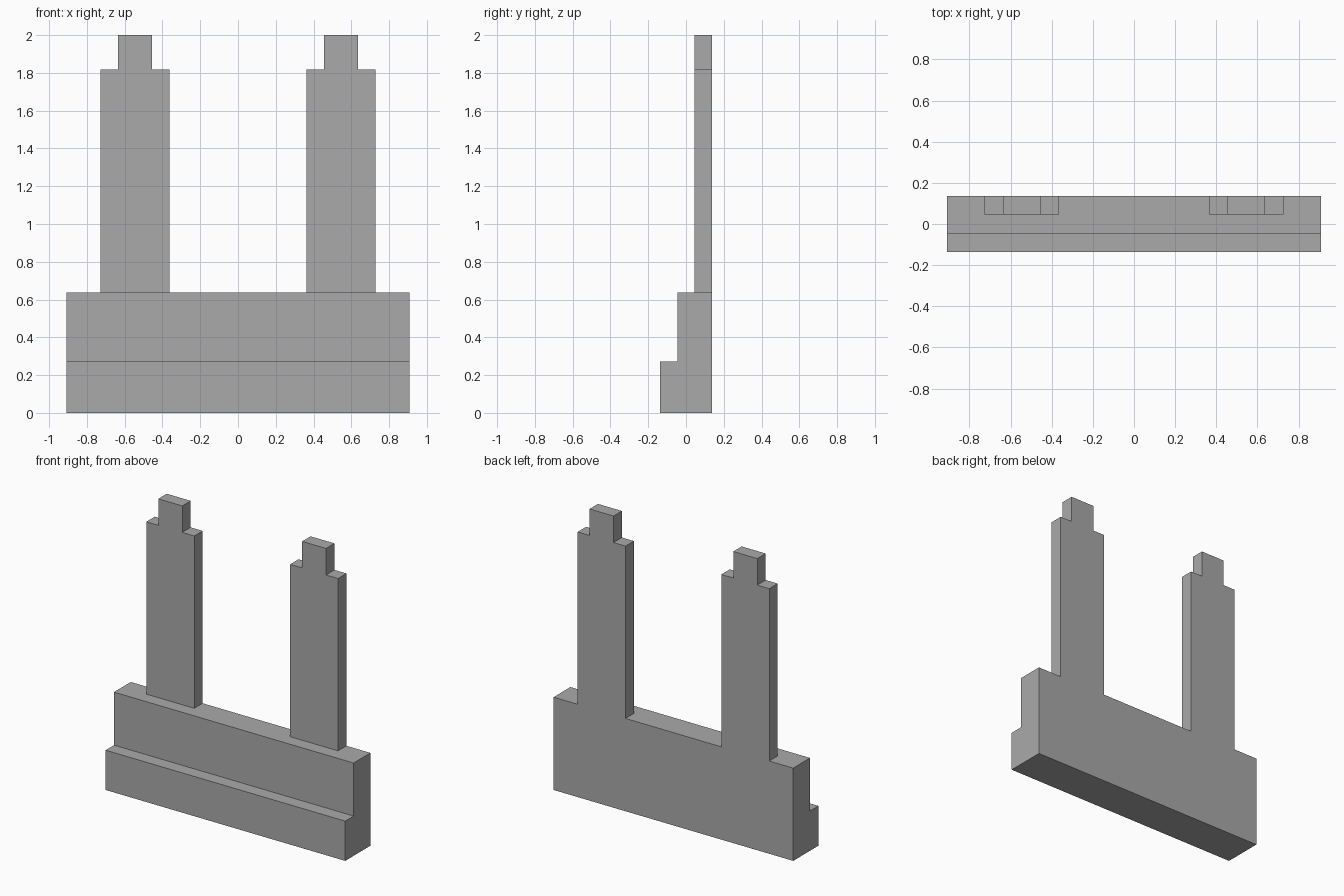
import bpy
import bmesh
from mathutils import Vector

cube = bpy.data.objects.get("Cube")
if cube:
    bpy.data.objects.remove(cube, do_unlink=True)

U = 1 / 11  # module shared by all dimensions

grey = bpy.data.materials.new("plain grey")
grey.use_nodes = True
grey.diffuse_color = (0.4, 0.4, 0.4, 1)
grey.node_tree.nodes["Principled BSDF"].inputs["Base Color"].default_value = grey.diffuse_color


def prism(name, outline, sweep):
    """Extrude a flat outline (in modules) along the sweep vector."""
    bm = bmesh.new()
    face = bm.faces.new([bm.verts.new(Vector(p) * U) for p in outline])
    ext = bmesh.ops.extrude_face_region(bm, geom=[face], use_keep_orig=True)
    moved = [g for g in ext["geom"] if isinstance(g, bmesh.types.BMVert)]
    bmesh.ops.translate(bm, verts=moved, vec=Vector(sweep) * U)
    bmesh.ops.recalc_face_normals(bm, faces=bm.faces)
    mesh = bpy.data.meshes.new(name)
    bm.to_mesh(mesh)
    bm.free()
    mesh.materials.append(grey)
    obj = bpy.data.objects.new(name, mesh)
    bpy.context.collection.objects.link(obj)
    return obj


# Stepped base: side profile swept across the width
side = [(-1.5, 0), (1.5, 0), (1.5, 7), (-0.5, 7), (-0.5, 3), (-1.5, 3)]
prism("stepped_base", [(-10, y, z) for y, z in side], (20, 0, 0))

# Two upright posts with a narrower top, flush with the back
half = [(2, 7), (2, 20), (1, 20), (1, 22)]
post = half + [(-x, z) for x, z in reversed(half)]
for name, centre in (("left_post", 6), ("right_post", -6)):
    prism(name, [(centre + x, 0.5, z) for x, z in post], (0, 1, 0))
